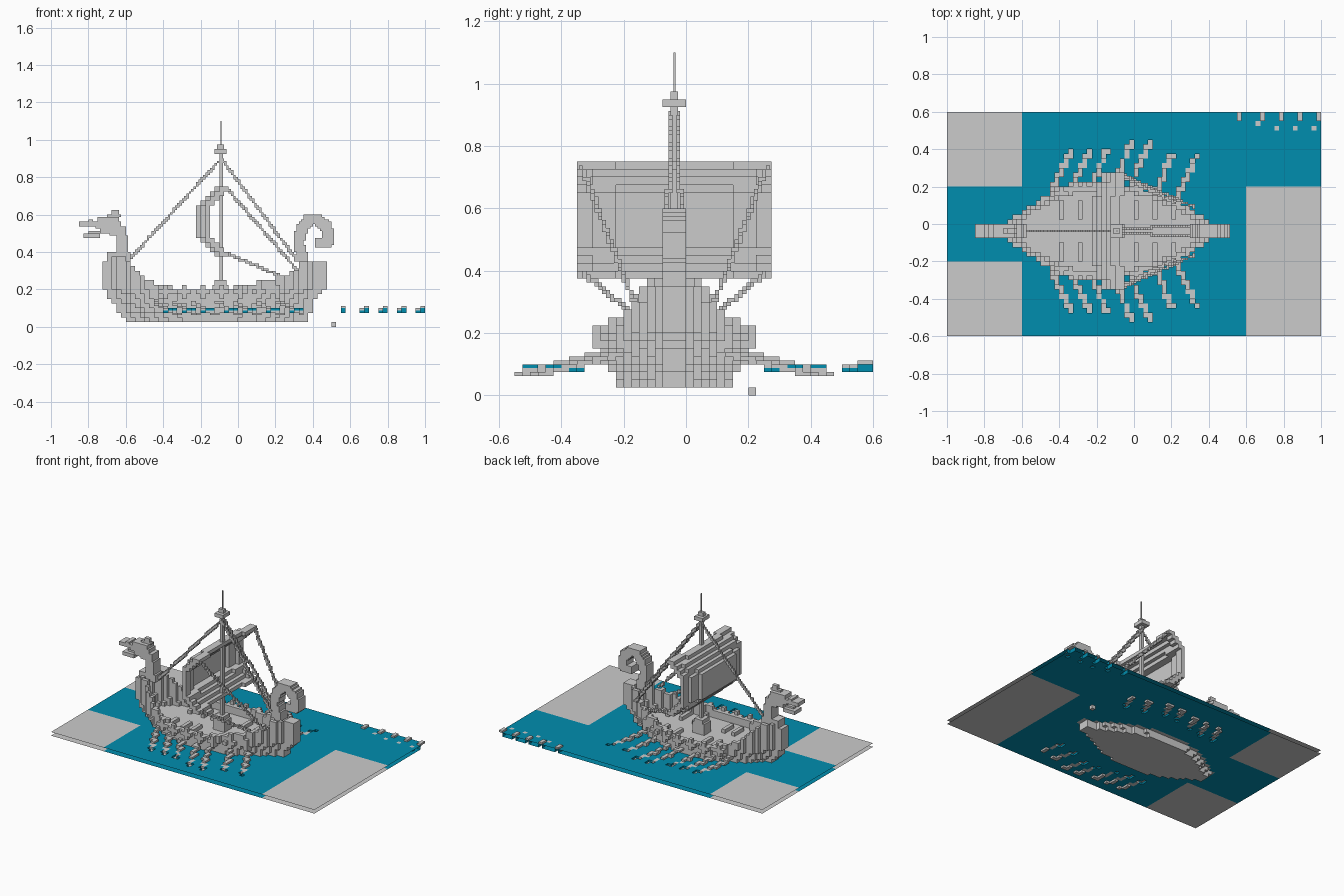
import bpy, math

if "Cube" in bpy.data.objects:
    bpy.data.objects.remove(bpy.data.objects["Cube"])

V = 0.025          # voxel edge
CY = -0.0375       # centre line of the ship in y


def material(name, color):
    m = bpy.data.materials.new(name)
    m.diffuse_color = color
    m.use_nodes = True
    m.node_tree.nodes["Principled BSDF"].inputs["Base Color"].default_value = m.diffuse_color
    return m


def voxel_mesh(name, cells, s=(V, V, V), mat=None, show=None):
    """Outer faces of a set of (i, j, k) cells; j = 0 is the ship's centre line."""
    verts, faces = {}, []
    for c in sorted(cells):
        for ax in range(3):
            for side in (0, 1):
                n = list(c)
                n[ax] += 2 * side - 1
                n = tuple(n)
                if n in cells or (show and not show(n, ax)):
                    continue
                u, w = (ax + 1) % 3, (ax + 2) % 3
                loop = []
                for du, dw in ((0, 0), (1, 0), (1, 1), (0, 1)):
                    p = list(c)
                    p[ax] += side
                    p[u] += du
                    p[w] += dw
                    loop.append(verts.setdefault(tuple(p), len(verts)))
                faces.append(loop if side else loop[::-1])
    pts = [(p[0] * s[0], CY - s[1] / 2 + p[1] * s[1], p[2] * s[2]) for p in verts]
    me = bpy.data.meshes.new(name)
    me.from_pydata(pts, [], faces)
    ob = bpy.data.objects.new(name, me)
    bpy.context.collection.objects.link(ob)
    if mat:
        me.materials.append(mat)
    return ob


def cell(x, d, z, s=(V, V, V)):
    """Cell holding a point; d is the distance from the centre line."""
    return (math.floor(x / s[0] + 1e-4), round(d / s[1]), math.floor(z / s[2] + 1e-4))


def line(a, b, s, n=150):
    return {cell(*[p + (q - p) * i / n for p, q in zip(a, b)], s) for i in range(n + 1)}


def block(x0, x1, hw, z0, z1, s=(V, V, V)):
    a, b = round(x0 / s[0]), round(x1 / s[0])
    h = round(hw / s[1] - 0.5)
    return {(i, j, k) for i in range(a, b) for j in range(-h, h + 1)
            for k in range(round(z0 / s[2]), round(z1 / s[2]))}


def lerp(table, x):
    for (a, p), (b, q) in zip(table, table[1:]):
        if x <= b:
            return p + (q - p) * max(0, (x - a) / (b - a))
    return table[-1][1]


# Hull: end positions per height, sheer line, beam
BOW = [(.03, -.59), (.09, -.65), (.14, -.67), (.19, -.71), (.22, -.725)]
STERN = [(.03, .36), (.09, .39), (.14, .41), (.19, .45), (.22, .475)]
BEAM = [(.04, .19), (.07, .195), (.11, .235), (.15, .245)]
SHEER = [(-.72, .36), (-.6, .37), (-.57, .33), (-.52, .28), (-.45, .24), (-.35, .21),
         (-.05, .21), (.05, .225), (.15, .25), (.25, .275), (.31, .3), (.34, .36)]
DECK, MID = 0.15, -0.13


def half_width(x, z):
    t = (x - MID) / ((lerp(STERN, z) if x > MID else lerp(BOW, z)) - MID)
    if t > 1:
        return 0
    return max(.0375, lerp(BEAM, z) * (1 - t ** (2 if x > MID else 2.5)))


hull = set()
for i in range(-30, 20):
    for k in range(1, 15):
        x, z = (i + .5) * V, (k + .5) * V
        if z > lerp(SHEER, x):
            continue
        w = half_width(x, z)
        for j in range(-10, 11):
            d = abs(j) * V
            inner = half_width(x, z) - 0.03
            if d < w and (z < DECK or d > inner or w < .05):
                hull.add((i, j, k))
voxel_mesh("hull", hull)

# Round shields along both sides
shields = set()
for n in range(7):
    i = round((-.4 + .1 * n) / V)
    for di, dk in ((0, 0), (1, 0), (-1, 0), (0, 1), (0, -1)):
        j = max([c[1] for c in hull if c[0] == i + di and c[2] == 6]) + 1
        shields |= {(i + di, j, 7 + dk), (i + di, -j, 7 + dk)}
voxel_mesh("shields", shields - hull)

# Rowing benches
benches = set()
for x in (-.4, -.3, -.225, 0, .1, .2):
    benches |= {cell(x, sg * d * V, DECK) for d in (3, 4, 5, 6) for sg in (-1, 1)}
voxel_mesh("benches", benches)

# Animal-headed prow
F = (V / 2, V, V / 2)
prow = set()
for b in ((-.7, -.575, .0375, .35, .4), (-.65, -.5875, .0375, .4, .4375),
          (-.65, -.5875, .0375, .4375, .4875), (-.6875, -.6, .0375, .4875, .5375),
          (-.7625, -.625, .0375, .525, .5625), (-.85, -.7375, .0375, .5375, .5625),
          (-.8, -.775, .0375, .5625, .575), (-.75, -.6375, .0375, .5625, .5875),
          (-.7, -.625, .0125, .5875, .6), (-.675, -.6375, .0125, .6, .625),
          (-.8, -.6875, .0125, .5, .5125), (-.825, -.7375, .0375, .475, .5),
          (-.7375, -.675, .0375, .5, .525)):
    prow |= block(*b, F)
voxel_mesh("prow_head", prow, F)

# Curled stern post
curl = set()
path = [(.35, .36), (.325, .44), (.335, .52), (.38, .57), (.43, .57), (.475, .53), (.49, .46), (.44, .445)]
for (xa, za), (xb, zb) in zip(path, path[1:]):
    for n in range(21):
        x, z = xa + (xb - xa) * n / 20, za + (zb - za) * n / 20
        curl |= block(x - .025, x + .025, .0375, z - .025, z + .025, F)
voxel_mesh("stern_curl", curl, F)

# Mast with step, crow's nest and spire
M = (V / 4, V, V)
mast = block(-.1, -.08, .0125, .15, .975, M)
mast |= block(-.1375, -.05, .0375, .15, .225, M) | block(-.125, -.0625, .0375, .225, .25, M)
mast |= block(-.125, -.0625, .0375, .925, .95, M)
voxel_mesh("mast", mast, M)
S = (.00625, .00625, .0125)
voxel_mesh("mast_spire", {(-15, 0, k) for k in range(78, 88)}, S)
voxel_mesh("mast_cap", block(-.1125, -.075, .0156, .95, .975, F), F)

# Billowing sail
sail = set()
for k in range(15, 30):
    t = abs((k + .5) * V - .5625) / .1875
    for j in range(-12, 13):
        edge = .05 if abs(j) > 10 else .025 if abs(j) > 7 else 0
        i = math.floor((-.22 + .13 * t ** 2.6 + edge * (1 - .4 * t)) / V)
        sail |= {(i, j, k)} | ({(i + 1, j, k)} if t > .5 else set())
voxel_mesh("sail", sail)

# Rigging
R = (V / 2, V / 2, V / 2)
ropes = line((-.09, 0, .9), (-.58, 0, .36), R)
for sg in (-1, 1):
    ropes |= line((-.09, sg * .01, .9), (.32, sg * .03, .35), R)
    ropes |= line((-.06, sg * .3, .74), (.32, sg * .13, .3), R)
    ropes |= line((-.08, sg * .3, .4), (.22, sg * .15, .275), R)
voxel_mesh("ropes", ropes, R)

# Oars, dipping through holes in the water
O = (V, V, V / 2)
oars, holes = set(), set()
for x, e in ((-.34, .43), (-.24, .43), (-.14, .44), (-.01, .475), (.085, .475), (.21, .42), (.33, .4)):
    for n in range(70):
        d = e + .035 - n * .004
        px, z = x - .45 * (e - d), .07 + .27 * (e + .01 - d)
        for sg in (-1, 1):
            oars.add(cell(px, sg * d, z, O))
            if .075 <= z < .1:
                holes.add(cell(px, sg * d, .08))
voxel_mesh("oars", oars, O)

# Stray oar pieces at the far corner
strays = set()
for n in range(5):
    i = 22 + 4 * n
    low = [] if n == 0 else [(i, 23)] if n == 1 else [(i, 22)]
    top = [(i, 24), (i, 25)] if n == 0 else [(i + 1, 24), (i + 1, 25)]
    for a, j in low + top:
        if a < 40:
            holes.add((a, j, 3))
            strays.add((a, j, 8 if j > 23 else 7))
voxel_mesh("stray_oars", strays, O)

# Water: thin open sheet with blue and grey tiles
blue, grey = set(), set()
for i in range(-40, 40):
    for j in range(-22, 26):
        c = (i, j, 3)
        if c in hull or c in holes:
            continue
        corner = (i < -24 and (j >= 10 or j < -6)) or (i >= 24 and j < 10)
        (grey if corner else blue).add(c)


def water_face(n, axis):
    return axis == 2 or n in holes


voxel_mesh("water_blue", blue, mat=material("water", (0.0, 0.27, 0.43, 1)), show=water_face)
voxel_mesh("water_grey", grey, show=water_face)

# Loose cube below the water
voxel_mesh("loose_cube", {(20, 10, 0)})
